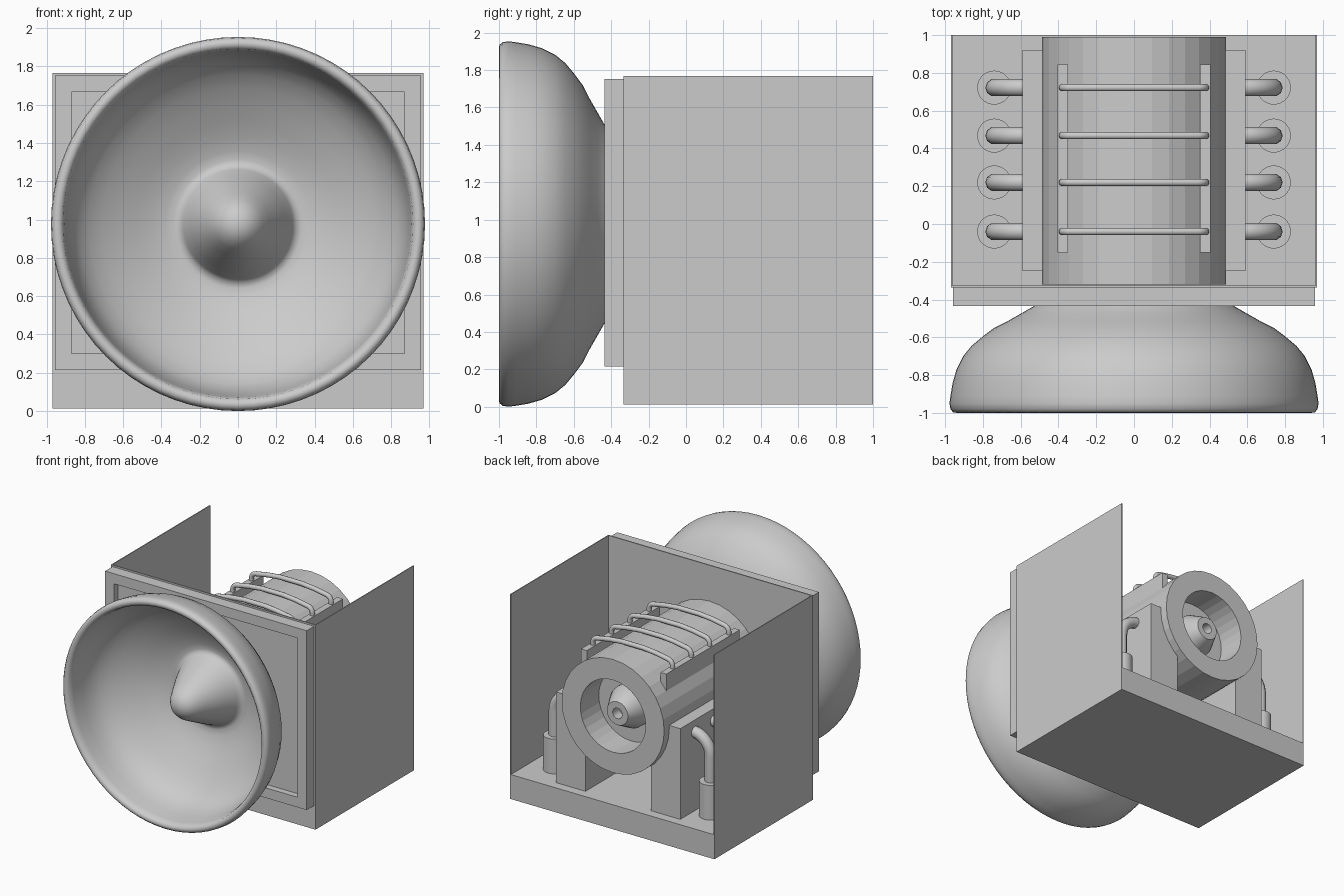
import bpy, bmesh, math
from mathutils import Vector

if "Cube" in bpy.data.objects:
    bpy.data.objects.remove(bpy.data.objects["Cube"])

AXIS_Z = 0.977           # height of the horn / barrel axis
ROWS = (-0.04, 0.22, 0.468, 0.722)


def finish(bm, name, smooth=None):
    bmesh.ops.recalc_face_normals(bm, faces=bm.faces)
    me = bpy.data.meshes.new(name)
    bm.to_mesh(me)
    bm.free()
    ob = bpy.data.objects.new(name, me)
    bpy.context.collection.objects.link(ob)
    if smooth:
        smooth_object(ob, smooth)
    return ob


def smooth_object(ob, angle):
    bpy.ops.object.select_all(action='DESELECT')
    ob.select_set(True)
    bpy.context.view_layer.objects.active = ob
    bpy.ops.object.shade_smooth_by_angle(angle=math.radians(angle))


def box_bm(lo, hi):
    bm = bmesh.new()
    bmesh.ops.create_cube(bm, size=1)
    for v in bm.verts:
        v.co = Vector([(lo[i] + hi[i]) / 2 + v.co[i] * (hi[i] - lo[i]) for i in range(3)])
    return bm


def box(name, lo, hi):
    return finish(box_bm(lo, hi), name)


def lathe(name, profile, sides, smooth=None):
    """Revolve (radius, y) points about the horizontal axis."""
    bm = bmesh.new()
    rings = []
    for r, y in profile:
        if r == 0:
            rings.append([bm.verts.new((0, y, AXIS_Z))])
        else:
            rings.append([bm.verts.new((r * math.sin(a), y, AXIS_Z + r * math.cos(a)))
                          for a in (2 * math.pi * i / sides for i in range(sides))])
    for a, b in zip(rings, rings[1:]):
        for i in range(sides):
            j = (i + 1) % sides
            quad = [a[i % len(a)], a[j % len(a)], b[j % len(b)], b[i % len(b)]]
            bm.faces.new(list(dict.fromkeys(quad)))
    return finish(bm, name, smooth)


def tube(name, pts, radius):
    """Round rod along a path, converted to a mesh."""
    cu = bpy.data.curves.new(name, 'CURVE')
    cu.dimensions = '3D'
    cu.bevel_depth = radius
    cu.bevel_resolution = 3
    cu.use_fill_caps = True
    sp = cu.splines.new('POLY')
    sp.points.add(len(pts) - 1)
    for p, co in zip(sp.points, pts):
        p.co = (*co, 1)
    tmp = bpy.data.objects.new(name + "_path", cu)
    bpy.context.collection.objects.link(tmp)
    bpy.context.view_layer.update()
    me = bpy.data.meshes.new_from_object(tmp.evaluated_get(bpy.context.evaluated_depsgraph_get()))
    bpy.data.objects.remove(tmp)
    ob = bpy.data.objects.new(name, me)
    bpy.context.collection.objects.link(ob)
    smooth_object(ob, 40)
    return ob


def arc(cx, cz, r, a0, a1, n=6):
    """Points of an arc in the xz plane, angles in degrees."""
    angs = [math.radians(a0 + (a1 - a0) * i / n) for i in range(n + 1)]
    return [(cx + r * math.cos(a), cz + r * math.sin(a)) for a in angs]


# Housing: floor slab and thin walls
box("floor_slab", (-0.97, -0.33, 0.012), (0.97, 1.0, 0.222))
box("front_wall", (-0.97, -0.335, 0.012), (0.97, -0.325, 1.767))
for s, side in ((1, "right"), (-1, "left")):
    xs = sorted((s * 0.962, s * 0.97))
    box(side + "_wall", (xs[0], -0.33, 0.012), (xs[1], 1.0, 1.767))

# Front baffle with recessed centre
bm = box_bm((-0.957, -0.435, 0.215), (0.957, -0.335, 1.753))
bm.normal_update()
front = min(bm.faces, key=lambda f: f.calc_center_median().y)
bmesh.ops.inset_region(bm, faces=[front], thickness=0.122)
pocket = bmesh.ops.extrude_face_region(bm, geom=[front])["geom"]
bmesh.ops.translate(bm, vec=(0, 0.055, 0),
                    verts=[v for v in pocket if isinstance(v, bmesh.types.BMVert)])
if front.is_valid:
    bmesh.ops.delete(bm, geom=[front], context='FACES_ONLY')
finish(bm, "front_baffle")

# Horn bell: outer skin, rolled lip, inner dish and centre plug
lathe("horn_bell", [
    (0.46, -0.36), (0.49, -0.395), (0.53, -0.435), (0.60, -0.475), (0.67, -0.515),
    (0.74, -0.55), (0.80, -0.595), (0.86, -0.645), (0.905, -0.70), (0.94, -0.77),
    (0.96, -0.84), (0.972, -0.91), (0.977, -0.95), (0.972, -0.98), (0.957, -0.998),
    (0.935, -1.0), (0.915, -0.985), (0.905, -0.94), (0.892, -0.84), (0.87, -0.75),
    (0.835, -0.68), (0.78, -0.62), (0.71, -0.565), (0.62, -0.51), (0.53, -0.46),
    (0.45, -0.42), (0.38, -0.395), (0.335, -0.385), (0.305, -0.39), (0.285, -0.42),
    (0.25, -0.50), (0.205, -0.59), (0.165, -0.67), (0.13, -0.735), (0.09, -0.785),
    (0.045, -0.81), (0, -0.817)], 72, 50)

# Barrel with hollow rear, inner nozzle and bore
lathe("barrel", [(0, -0.32), (0.486, -0.32), (0.486, 0.99), (0.31, 0.99),
                 (0.31, 0.74), (0, 0.74)], 32)
lathe("rear_nozzle", [
    (0.18, 0.73), (0.18, 0.78), (0.10, 0.93), (0.045, 0.93), (0.045, 0.84), (0, 0.84)], 32, 30)

for s, side in ((1, "right"), (-1, "left")):
    # Upright barrel support and clamp rail
    xs = sorted((s * 0.31, s * 0.59))
    box(side + "_support", (xs[0], -0.25, 0.21), (xs[1], 0.92, 1.0))
    xs = sorted((s * 0.35, s * 0.405))
    box(side + "_rail", (xs[0], -0.15, 1.24), (xs[1], 0.845, 1.39))

    # Canisters with bent pipes into the support
    for i, y in enumerate(ROWS):
        bm = bmesh.new()
        bmesh.ops.create_cone(bm, cap_ends=True, segments=28, radius1=0.09, radius2=0.09, depth=0.31)
        bmesh.ops.translate(bm, verts=bm.verts, vec=(s * 0.74, y, 0.365))
        finish(bm, f"{side}_canister_{i}", 30)
        path = [(0.74, 0.5)] + arc(0.57, 0.73, 0.17, 0, 90, 8)
        tube(f"{side}_pipe_{i}", [(s * x, y, z) for x, z in path], 0.047)

# Clamp rods arching gently over the barrel
for i, y in enumerate(ROWS):
    half = [(0.378, 1.36)] + arc(0.328, 1.405, 0.05, 0, 80) + [(0.22, 1.475), (0.1, 1.487)]
    path = half + [(-x, z) for x, z in reversed(half)]
    tube(f"clamp_rod_{i}", [(x, y, z) for x, z in path], 0.02)
